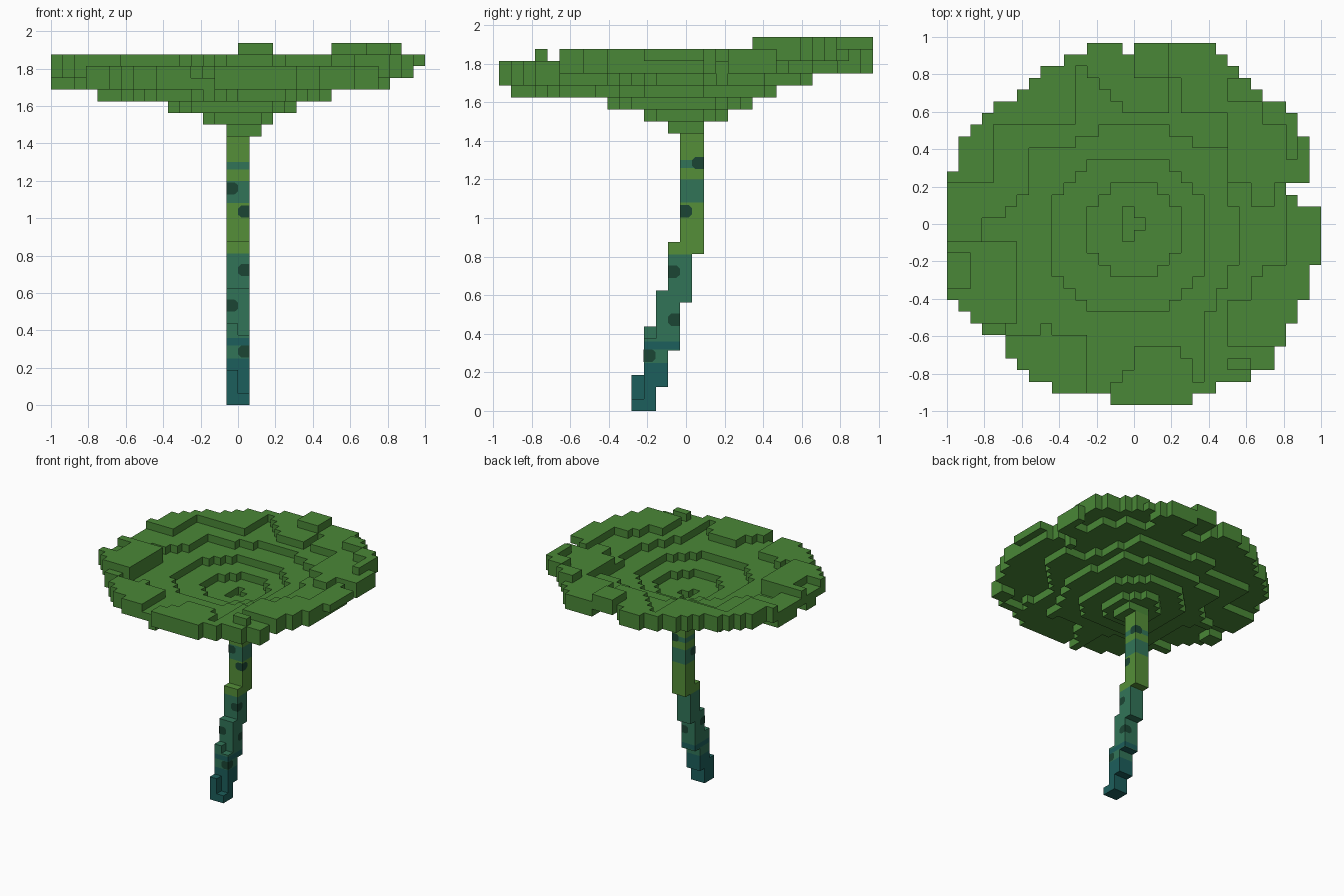
import bpy, bmesh, math
from mathutils import Vector

if "Cube" in bpy.data.objects:
    bpy.data.objects.remove(bpy.data.objects["Cube"], do_unlink=True)

UNIT = 1 / 16                                  # edge of one block
ORIGIN = Vector((-1, -15.5 * UNIT, 0))


def material(name, rgb):
    mat = bpy.data.materials.new(name)
    mat.use_nodes = True
    mat.diffuse_color = (*rgb, 1)
    shader = next(n for n in mat.node_tree.nodes if n.type == 'BSDF_PRINCIPLED')
    shader.inputs["Base Color"].default_value = (*rgb, 1)
    return mat


canopy_green = material("canopy green", (0.068, 0.245, 0.038))
stem_green = material("stem green", (0.09, 0.275, 0.04))
sea_green = material("sea green", (0.031, 0.175, 0.097))
deep_teal = material("deep teal", (0.012, 0.113, 0.106))
spot_green = material("dark spot green", (0.011, 0.06, 0.034))


def finish(name, bm, materials):
    mesh = bpy.data.meshes.new(name)
    bm.to_mesh(mesh)
    bm.free()
    for mat in materials:
        mesh.materials.append(mat)
    obj = bpy.data.objects.new(name, mesh)
    bpy.context.collection.objects.link(obj)


def block_mesh(cells):
    """Outer skin of a set of unit blocks."""
    bm = bmesh.new()
    for cell in cells:
        for axis in range(3):
            for sign in (-1, 1):
                near = list(cell)
                near[axis] += sign
                if tuple(near) in cells:
                    continue
                n, u, v = Vector(), Vector(), Vector()
                n[axis] = sign / 2
                u[(axis + 1) % 3] = sign / 2
                v[(axis + 2) % 3] = 1 / 2
                mid = Vector(cell) + Vector((1, 1, 1)) / 2 + n
                corners = (mid - u - v, mid + u - v, mid + u + v, mid - u + v)
                bm.faces.new([bm.verts.new(ORIGIN + c * UNIT) for c in corners])
    bmesh.ops.remove_doubles(bm, verts=bm.verts, dist=UNIT / 100)
    return bm


# Canopy outline: (rows, first column, end column), from front to back
outline = [(1, 14, 21), (1, 9, 23), (1, 7, 26), (1, 6, 28), (1, 5, 28), (1, 5, 29),
           (1, 3, 29), (1, 2, 30), (1, 1, 30), (3, 0, 31), (5, 0, 32), (1, 0, 30),
           (1, 0, 29), (1, 0, 31), (3, 1, 31), (1, 2, 30), (1, 3, 30), (1, 4, 29),
           (1, 6, 27), (1, 7, 26), (1, 8, 25), (1, 10, 24), (1, 12, 23)]

# Sunken rings of the bowl: centre column, centre row, radius, level
rings = [(15.5, 14, 8.9, 27), (15, 14, 6.9, 26), (15.5, 14.5, 4.2, 25), (15.2, 15, 1.1, 24)]

# Raised and lowered patches of the rim by level: first and last column, first and last row
valleys = [(12, 21, 1, 7), (3, 6, 14, 15), (5, 6, 16, 16), (6, 6, 13, 17),
           (6, 11, 7, 12), (5, 11, 6, 6), (7, 23, 17, 21), (11, 20, 22, 22),
           (13, 18, 23, 23)]
rims = [(0, 31, 26, 30), (0, 10, 24, 25), (15, 18, 25, 25), (20, 31, 25, 25),
        (0, 3, 19, 23), (0, 5, 7, 13), (24, 31, 5, 8), (26, 31, 9, 10),
        (27, 31, 11, 11), (29, 31, 12, 18), (24, 31, 19, 24), (26, 27, 17, 18),
        (24, 25, 3, 3)]
dips = [(0, 1, 10, 12), (14, 21, 0, 1), (15, 20, 2, 2), (16, 20, 3, 3), (16, 19, 4, 4),
        (8, 8, 6, 6), (11, 11, 24, 28), (12, 12, 24, 27), (13, 13, 26, 26),
        (19, 19, 26, 27)]
peaks = [(24, 26, 26, 27), (27, 28, 24, 25), (29, 29, 21, 24), (16, 18, 28, 30)]
patches = [(valleys, 27), (rims, 29), (dips, 28), (peaks, 30)]


def canopy_level(i, j):
    level = 28
    for areas, area_level in patches:
        if any(a <= i <= b and c <= j <= d for a, b, c, d in areas):
            level = area_level
    for ci, cj, radius, ring_level in rings:
        if math.hypot(i - ci, j - cj) < radius:
            level = ring_level
    return level


top = {}
row = 0
for count, first, end in outline:
    for j in range(row, row + count):
        top.update({(i, j): canopy_level(i, j) for i in range(first, end)})
    row += count
# The back rim has a one-block gap
top.pop((15, 30))

# The sheet is two blocks thick, one block where it rises outward or at the thin edges
canopy_cells = set()
for (i, j), level in top.items():
    outward = i + 1 if i > 15 else i - 1
    highest = max(level, top.get((outward, j), 0), top.get((i, j - 1), 0))
    thin = i == 31 or (j > 25 and level < 29) or (j > 22 and level < 28)
    bottom = level if thin else min(level, highest - 1)
    canopy_cells.update((i, j, k) for k in range(bottom, level + 1))
canopy_cells.update((i, j, 23) for i in range(15, 18) for j in range(14, 17))
finish("canopy", block_mesh(canopy_cells), [canopy_green])

# Stem: leaning steps, (row, bottom, top on the right column, top on the left)
steps = [(11, 0, 3, 1), (12, 0, 7, 6), (13, 2, 10, 10), (14, 5, 14, 14),
         (15, 9, 23, 23), (16, 13, 23, 23)]
stem_cells = set()
for j, bottom, top_right, top_left in steps:
    for i, end in ((15, top_right), (16, top_left)):
        stem_cells.update((i, j, k) for k in range(bottom, end))

# Stem colour bands: upper height, material index
bands = [(0.25, 2), (0.32, 1), (0.36, 2), (0.81, 1), (1.08, 0),
         (1.2, 1), (1.26, 0), (1.3, 1), (2, 0)]
bm = block_mesh(stem_cells)
for height, _ in bands[:-1]:
    bmesh.ops.bisect_plane(bm, geom=bm.verts[:] + bm.edges[:] + bm.faces[:],
                           plane_co=(0, 0, height), plane_no=(0, 0, 1))
for face in bm.faces:
    z = face.calc_center_median().z - face.normal.z * 0.01
    face.material_index = next(index for height, index in bands if z < height)
finish("stem", bm, [stem_green, sea_green, deep_teal])

# Half of a spot, from the stem corner inward: distance, height
spot_profile = [(0, -0.032), (0.045, -0.032), (0.062, -0.016),
                (0.062, 0.016), (0.045, 0.032), (0, 0.032)]


def corner_spot(name, side, facing, y, z):
    """Dark spot folded around a vertical corner of the stem."""
    bm = bmesh.new()
    corner = Vector((side * UNIT, y, z))
    out_x, out_y = Vector((side, 0, 0)), Vector((0, facing, 0))
    for normal, inward in ((out_x, -out_y), (out_y, -out_x)):
        face = bm.faces.new([bm.verts.new(corner + inward * u + Vector((0, 0, v))
                                          + normal * 0.001) for u, v in spot_profile])
        face.normal_update()
        if face.normal.dot(normal) < 0:
            face.normal_flip()
    finish(name, bm, [spot_green])


# Spots: side in x, facing in y, y of the corner, height
for n, spot in enumerate([(1, 1, 0.094, 1.285), (-1, -1, -0.031, 1.16),
                          (1, -1, -0.031, 1.035), (1, -1, -0.094, 0.722),
                          (-1, -1, -0.156, 0.532), (1, 1, -0.031, 0.473),
                          (1, -1, -0.219, 0.287)]):
    corner_spot(f"stem_spot_{n + 1}", *spot)
